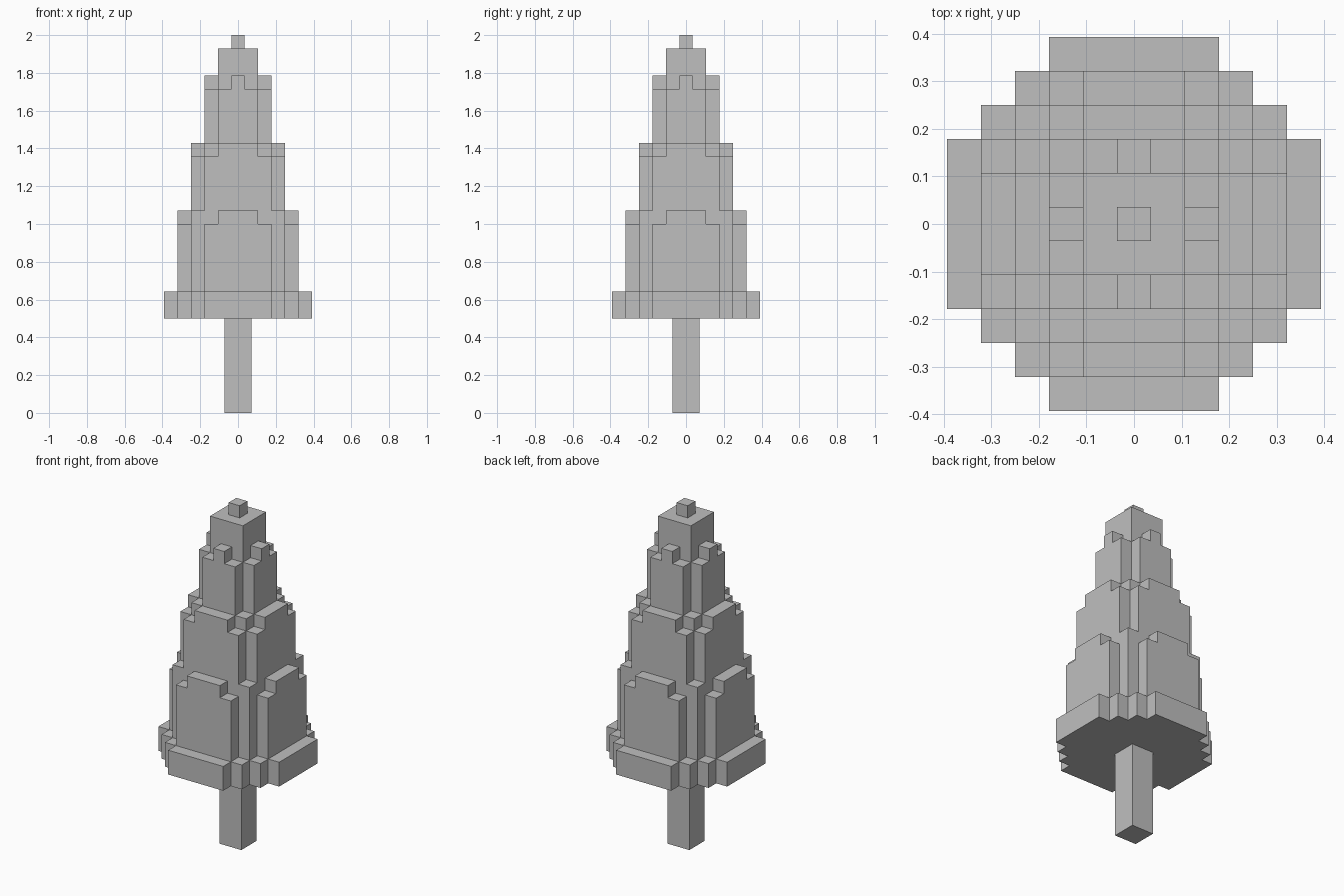
import bpy
import bmesh

cube = bpy.data.objects.get("Cube")
if cube:
    bpy.data.objects.remove(cube, do_unlink=True)

UNIT = 1 / 14  # size of one block

grey = bpy.data.materials.new("plain_grey")
grey.use_nodes = True
COLOUR = (0.52, 0.52, 0.52, 1)
grey.diffuse_color = COLOUR
grey.node_tree.nodes["Principled BSDF"].inputs["Base Color"].default_value = COLOUR


def stepped_outline(corners):
    """Stair-stepped outline from the outer corners of one quarter."""
    quarter = [corners[0]]
    for (_, y0), (x1, y1) in zip(corners, corners[1:]):
        quarter += [(x1, y0), (x1, y1)]
    points = []
    for _ in range(4):
        points += quarter
        quarter = [(-y, x) for x, y in quarter]
    return points


def add_layer(bm, corners, bottom, top):
    """Extrude one stepped outline between two heights."""
    outline = stepped_outline(corners)
    low = [bm.verts.new((x * UNIT, y * UNIT, bottom * UNIT)) for x, y in outline]
    high = [bm.verts.new((x * UNIT, y * UNIT, top * UNIT)) for x, y in outline]
    bm.faces.new(low[::-1])
    bm.faces.new(high)
    for i in range(len(low)):
        j = (i + 1) % len(low)
        bm.faces.new((low[i], low[j], high[j], high[i]))


def make_part(name, layers):
    bm = bmesh.new()
    for corners, bottom, top in layers:
        add_layer(bm, corners, bottom, top)
    mesh = bpy.data.meshes.new(name)
    bm.to_mesh(mesh)
    bm.free()
    mesh.materials.append(grey)
    bpy.context.collection.objects.link(bpy.data.objects.new(name, mesh))


# Trunk and the wide bottom skirt
make_part("trunk", [([(1, 1)], 0, 7)])
make_part("bottom_skirt", [([(5.5, 2.5), (4.5, 3.5), (3.5, 4.5), (2.5, 5.5)], 7, 9)])

# Foliage tiers, each with side plates notched at their top corners
make_part("lower_tier", [
    ([(4.5, 2.5), (3.5, 3.5), (2.5, 4.5)], 9, 14),
    ([(4.5, 1.5), (3.5, 3.5), (1.5, 4.5)], 14, 15),
])
make_part("middle_tier", [
    ([(3.5, 2.5), (2.5, 3.5)], 15, 19),
    ([(3.5, 1.5), (2.5, 2.5), (1.5, 3.5)], 19, 20),
])
make_part("upper_tier", [
    ([(2.5, 1.5), (1.5, 2.5)], 20, 24),
    ([(2.5, 0.5), (1.5, 1.5), (0.5, 2.5)], 24, 25),
])

# Crown block and tip
make_part("crown", [([(1.5, 1.5)], 25, 27)])
make_part("tip", [([(0.5, 0.5)], 27, 28)])
